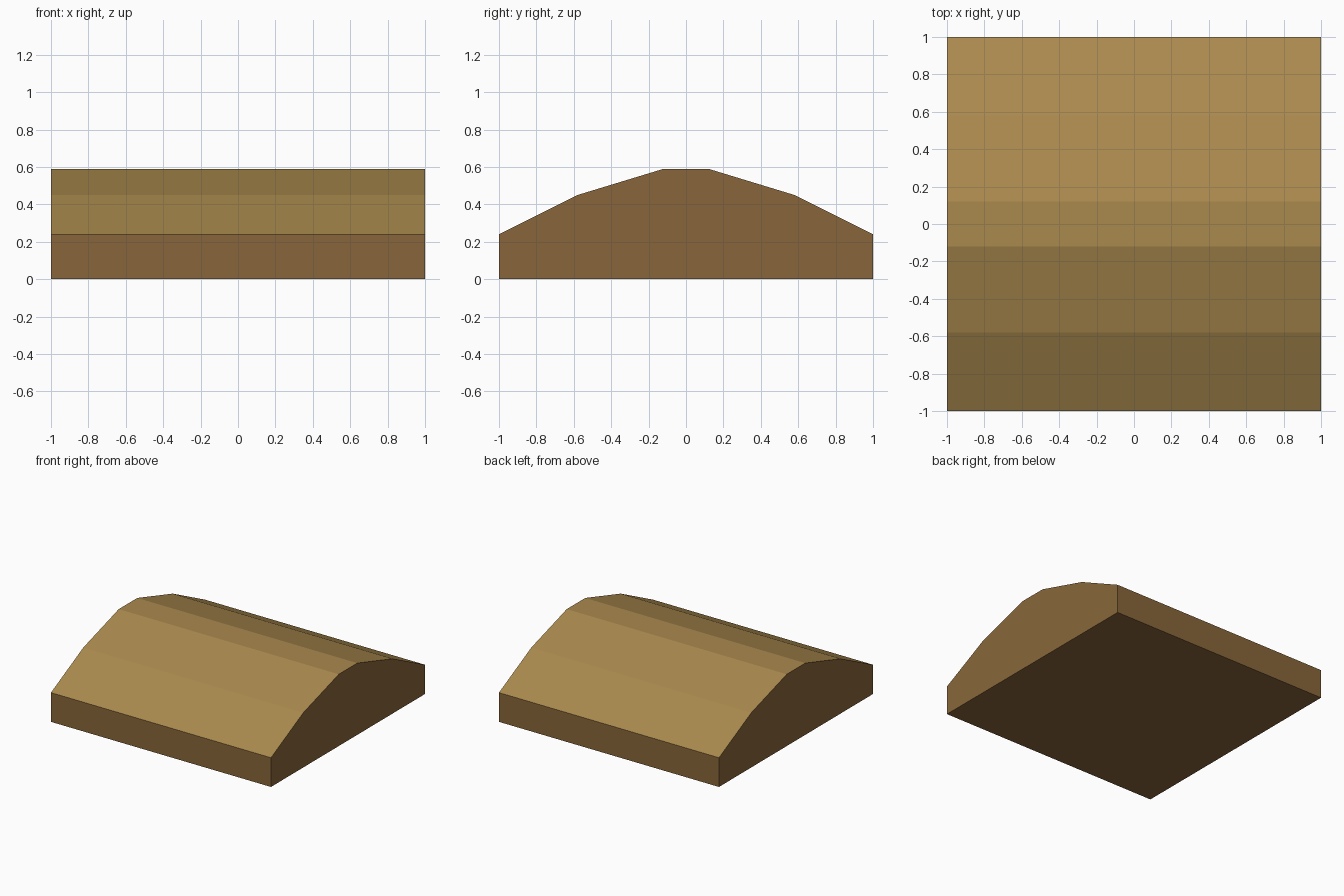
import bpy
import bmesh

cube = bpy.data.objects.get("Cube")
if cube:
    bpy.data.objects.remove(cube, do_unlink=True)


def make_material(name, color):
    mat = bpy.data.materials.new(name)
    mat.use_nodes = True
    mat.diffuse_color = color
    bsdf = next(n for n in mat.node_tree.nodes if n.type == 'BSDF_PRINCIPLED')
    bsdf.inputs["Base Color"].default_value = color
    return mat


wall_brown = make_material("wall brown", (0.25, 0.134, 0.043, 1))
roof_tan = make_material("roof tan", (0.40, 0.25, 0.075, 1))

# Half of the arched cross-section (y, z), mirrored to the back
half = [(-1, 0), (-1, 0.24), (-0.58, 0.45), (-0.12, 0.59)]
profile = half + [(-y, z) for y, z in reversed(half)]

# Extrude the cross-section along x
bm = bmesh.new()
end = bm.faces.new([bm.verts.new((-1, y, z)) for y, z in profile])
result = bmesh.ops.extrude_face_region(bm, geom=[end], use_keep_orig=True)
moved = [v for v in result["geom"] if isinstance(v, bmesh.types.BMVert)]
bmesh.ops.translate(bm, verts=moved, vec=(2, 0, 0))
bmesh.ops.recalc_face_normals(bm, faces=bm.faces)

# Upward faces are roof, the rest is wall
for face in bm.faces:
    face.material_index = int(face.normal.z > 0.5)

mesh = bpy.data.meshes.new("arched_block")
bm.to_mesh(mesh)
bm.free()
mesh.materials.append(wall_brown)
mesh.materials.append(roof_tan)
block = bpy.data.objects.new("arched_block", mesh)
bpy.context.collection.objects.link(block)
